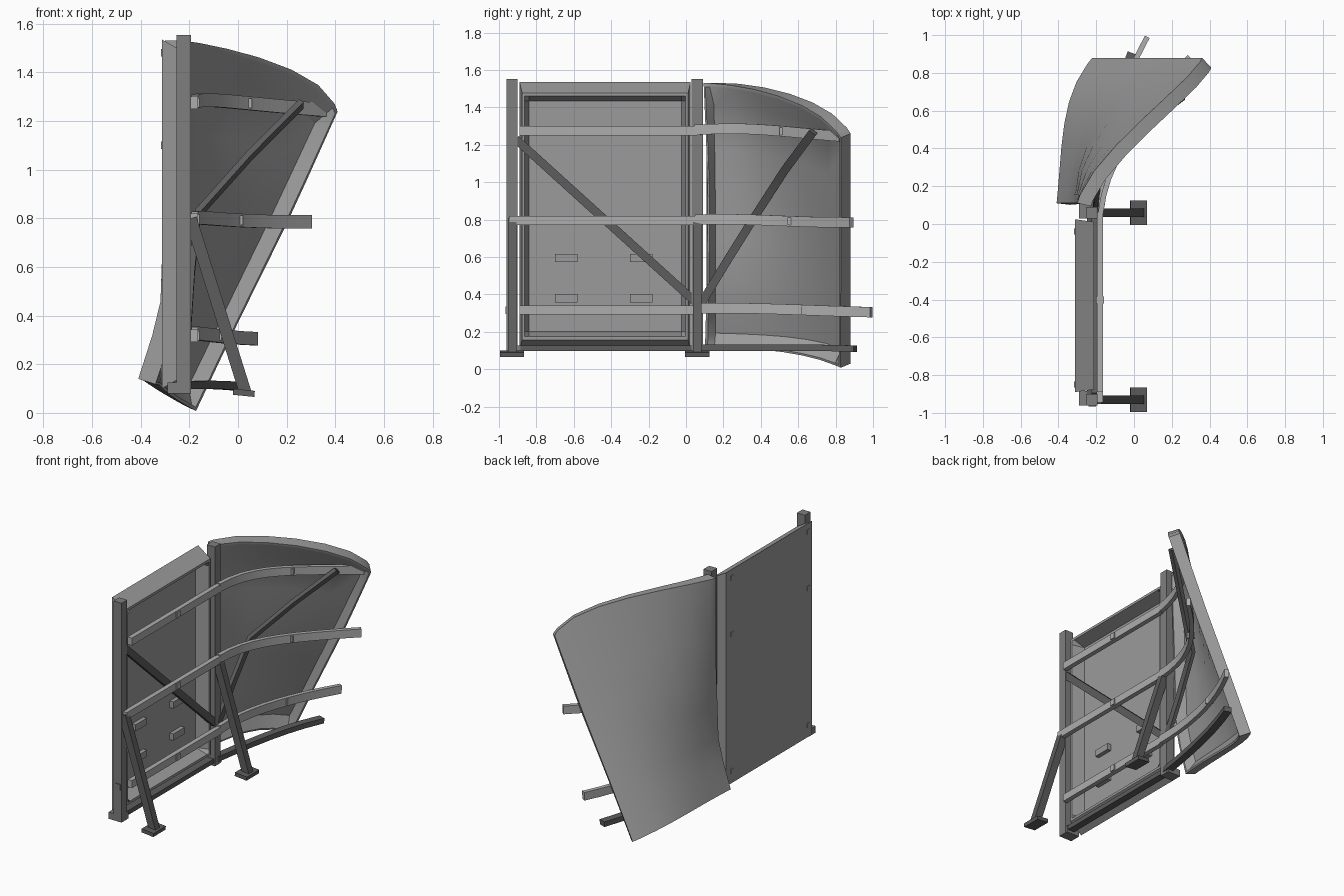
import bpy, bmesh
from mathutils import Vector as V

if "Cube" in bpy.data.objects:
    bpy.data.objects.remove(bpy.data.objects["Cube"])


def material(name, g):
    m = bpy.data.materials.new(name)
    m.diffuse_color = (g, g, g, 1)
    m.use_nodes = True
    m.node_tree.nodes["Principled BSDF"].inputs["Base Color"].default_value = m.diffuse_color
    return m


POST, SHEET, RAIL, DARK = (material(n, g) for n, g in (
    ("post_grey", .21), ("sheet_grey", .33), ("rail_grey", .42), ("brace_grey", .11)))


def finish(name, bm, mat, smooth=False):
    bmesh.ops.recalc_face_normals(bm, faces=bm.faces)
    me = bpy.data.meshes.new(name)
    bm.to_mesh(me)
    bm.free()
    me.materials.append(mat)
    ob = bpy.data.objects.new(name, me)
    bpy.context.collection.objects.link(ob)
    if smooth:
        bpy.ops.object.select_all(action='DESELECT')
        ob.select_set(True)
        bpy.context.view_layer.objects.active = ob
        bpy.ops.object.shade_smooth_by_angle(angle=0.6)
    return ob


def box(name, mat, x0, x1, y0, y1, z0, z1):
    bm = bmesh.new()
    bmesh.ops.create_cube(bm, size=1)
    for v in bm.verts:
        v.co = ((x0 + x1) / 2 + v.co.x * (x1 - x0),
                (y0 + y1) / 2 + v.co.y * (y1 - y0),
                (z0 + z1) / 2 + v.co.z * (z1 - z0))
    return finish(name, bm, mat)


def cubic(p, t):
    """Smooth curve through four evenly spaced points."""
    r = V((0, 0, 0))
    for i in range(4):
        w = 1.0
        for j in range(4):
            if j != i:
                w *= (3 * t - j) / (i - j)
        r += V(p[i]) * w
    return r


def linear(p, t):
    """Straight segments through the same four points."""
    i = max(0, min(2, int(t * 3)))
    return p[i].lerp(p[i + 1], t * 3 - i)


def sweep(name, mat, pts, side, w, h, smooth=False):
    """Rectangular bar along a path: h along 'side', w across it."""
    pts = [V(p) for p in pts]
    bm = bmesh.new()
    rings = []
    for i, p in enumerate(pts):
        t = (pts[min(i + 1, len(pts) - 1)] - pts[max(i - 1, 0)]).normalized()
        a = t.cross(V(side)).normalized()
        b = a.cross(t).normalized()
        rings.append([bm.verts.new(p + a * sa * w / 2 + b * sb * h / 2)
                      for sa, sb in ((-1, -1), (1, -1), (1, 1), (-1, 1))])
    for r, s in zip(rings, rings[1:]):
        for k in range(4):
            bm.faces.new((r[k], r[(k + 1) % 4], s[(k + 1) % 4], s[k]))
    bm.faces.new(rings[0])
    bm.faces.new(rings[-1])
    return finish(name, bm, mat, smooth)


def tray(name, surf, depth, n, slope_u=0.0, slope_v=0.0):
    """Sheet following surf(u, v) with a raised (sloping) rim on its inner side."""
    e = 1e-3
    us = [0, .015 + slope_u, .055] + [.055 + .89 * i / n for i in range(1, n)] + [.945, .985 - slope_u, 1]
    vs = [0, .012 + slope_v, .07] + [.07 + .86 * i / n for i in range(1, n)] + [.93, .988 - slope_v, 1]
    m = len(us)
    bm = bmesh.new()
    out, inn = [], []
    for i, u in enumerate(us):
        out.append([])
        inn.append([])
        for j, v in enumerate(vs):
            out[-1].append(bm.verts.new(surf(u, v)))
            u2 = min(max(u, slope_u), 1 - slope_u)
            v2 = min(max(v, slope_v), 1 - slope_v)
            p = surf(u2, v2)
            nrm = (surf(u2 + e, v2) - p).cross(surf(u2, v2 + e) - p).normalized()
            rim = min(i, j, m - 1 - i, m - 1 - j) < 2
            inn[-1].append(bm.verts.new(p + nrm * (depth if rim else .015)))
    for i in range(m - 1):
        for j in range(m - 1):
            for g in (out, inn):
                bm.faces.new((g[i][j], g[i + 1][j], g[i + 1][j + 1], g[i][j + 1]))
    for k in range(m - 1):
        for q in (0, m - 1):
            bm.faces.new((out[k][q], out[k + 1][q], inn[k + 1][q], inn[k][q]))
            bm.faces.new((out[q][k], out[q][k + 1], inn[q][k + 1], inn[q][k]))
    return finish(name, bm, SHEET, True)


# Straight panel
tray("flat_panel", lambda u, v: V((-.313, -.89 + .915 * u, .10 + 1.435 * v)), .10, 4, .015, .04)

# Bent panel: rows run bottom to top, columns run away from the post
rows = [
    [(-.41, .11, .14), (-.385, .4, .13), (-.34, .66, .10), (-.22, .88, .03)],
    [(-.32, .11, .42), (-.29, .4, .41), (-.20, .67, .40), (-.06, .88, .37)],
    [(-.30, .11, .97), (-.22, .4, .95), (-.02, .67, .90), (.16, .88, .82)],
    [(-.30, .11, 1.53), (-.11, .4, 1.51), (.19, .69, 1.42), (.36, .88, 1.26)],
]
tray("bent_panel", lambda u, v: linear([cubic(r, u) for r in rows], v), .075, 6)

# Posts, base blocks, props and foot plates
for n, y in (("outer", -.93), ("middle", .06)):
    box(n + "_post", POST, -.253, -.193, y - .03, y + .03, .08, 1.553)
    box(n + "_base_block", POST, -.29, -.195, y - .03, y + .045, .08, .125)
    sweep(n + "_prop", DARK, [(-.195, y, .80), (.03, y, .085)], (0, 1, 0), .05, .046)
    sweep(n + "_foot_plate", DARK, [(-.02, y, .087), (.068, y, .078)], (0, 1, 0), .025, .13)
    box(n + "_post_bolt", RAIL, -.2, -.183, y - .016, y + .016, .715, .75)

# Straight rails with clips, then the bent continuation of each
bends = {
    "upper": (-.89, 1.275, [(-.178, .05, 1.28), (-.10, .32, 1.285), (.07, .55, 1.27), (.355, .83, 1.245)]),
    "centre": (-.945, .795, [(-.178, .05, .80), (-.125, .33, .80), (.03, .6, .79), (.295, .885, .785)]),
    "lower": (-.89, .317, [(-.178, .05, .325), (-.155, .36, .325), (-.07, .68, .315), (.07, .99, .305)]),
}
for n, (y0, z, path) in bends.items():
    box(n + "_rail", RAIL, -.197, -.165, y0, .06, z - .025, z + .025)
    box(n + "_rail_clip", RAIL, -.2, -.158, -.42, -.385, z - .02, z + .02)
    sweep(n + "_bent_rail", RAIL, [cubic(path, i / 9) for i in range(10)],
          (0, 0, 1), .028, .055, True)
    mid = cubic(path, .62)
    box(n + "_bent_rail_clip", RAIL, mid.x - .018, mid.x + .018, mid.y - .018, mid.y + .018,
        mid.z - .02, mid.z + .02)
box("lower_rail_bolt", POST, -.24, -.2, -.965, -.955, .295, .335)

# Bottom rails
box("bottom_rail", DARK, -.25, -.2, -.93, .06, .098, .128)
low = [(-.215, .06, .115), (-.165, .36, .115), (-.10, .64, .115), (-.01, .905, .11)]
sweep("bottom_bent_rail", DARK, [cubic(low, i / 6) for i in range(7)], (0, 0, 1), .05, .034, True)

# Diagonal braces
sweep("flat_diagonal_brace", DARK, [(-.21, -.91, 1.23), (-.21, .05, .36)], (1, 0, 0), .045, .028)
sweep("bent_diagonal_brace", DARK, [(-.205, .08, .35), (-.19, .22, .58), (-.165, .37, .82),
                                    (.05, .525, 1.06), (.26, .68, 1.27)], (1, 0, 0), .045, .025, True)

# Small tabs on the inside of the straight panel
for y in (-.64, -.24):
    for z in (.38, .595):
        box("inner_tab", SHEET, -.3, -.27, y - .06, y + .06, z - .022, z + .022)
# Small rivet plates on the back
for y, z in ((-.04, 1.48), (-.85, 1.48), (-.04, 1.1), (-.85, 1.1), (-.04, .18), (-.85, .18)):
    box("back_rivet", SHEET, -.317, -.31, y - .015, y + .015, z - .015, z + .015)
